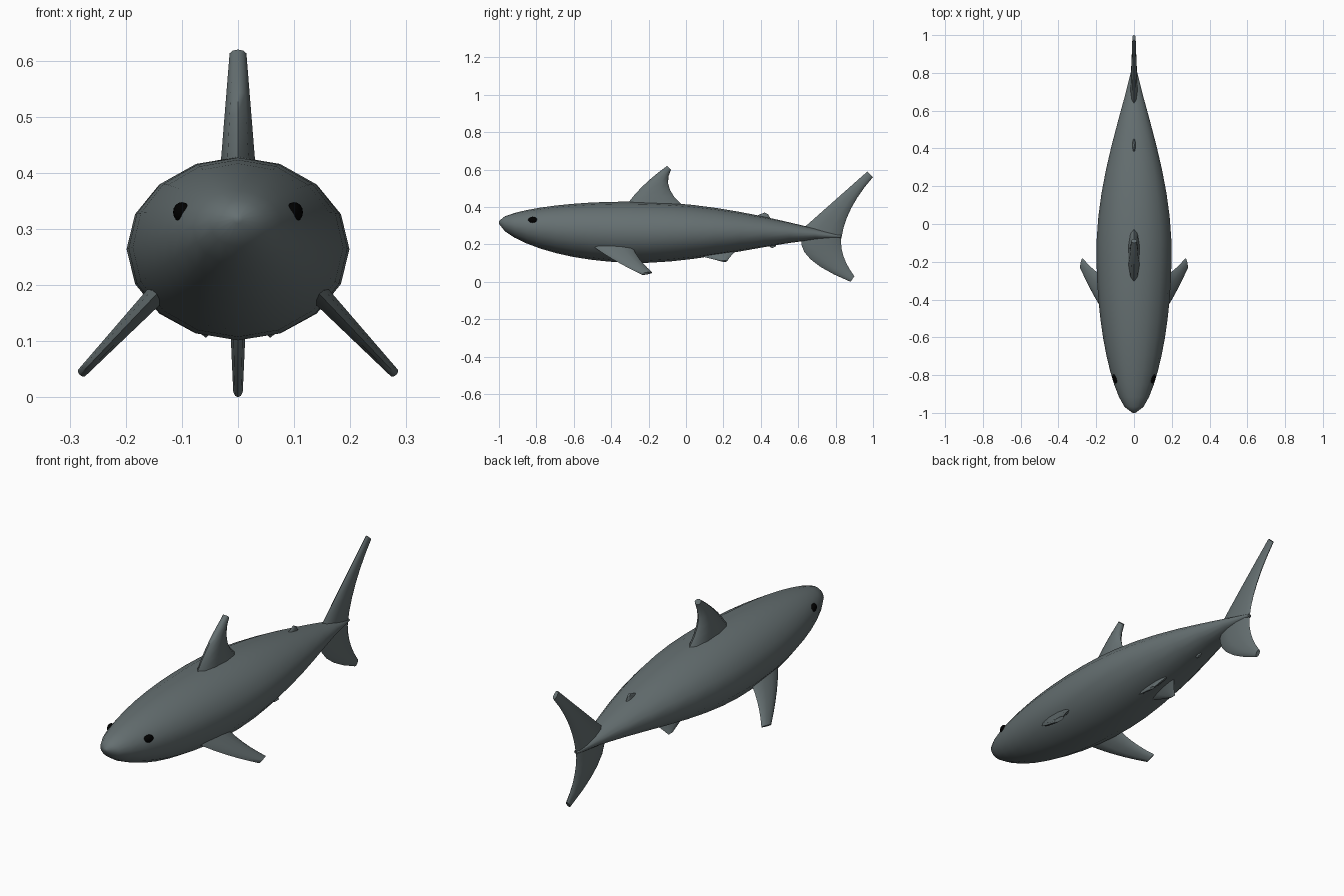
import bpy, bmesh, math
from mathutils import Vector

cube = bpy.data.objects.get("Cube")
if cube:
    bpy.data.objects.remove(cube, do_unlink=True)


def material(name, color):
    result = bpy.data.materials.new(name)
    result.diffuse_color = color
    result.use_nodes = True
    result.node_tree.nodes["Principled BSDF"].inputs["Base Color"].default_value = color
    return result


slate = material("slate grey skin", (.13, .16, .165, 1))
black = material("black eye", (0, 0, 0, 1))


def smooth(obj, color):
    """Give an object its colour and smooth shading."""
    obj.data.materials.append(color)
    bpy.ops.object.select_all(action="DESELECT")
    obj.select_set(True)
    bpy.context.view_layer.objects.active = obj
    bpy.ops.object.shade_smooth_by_angle(angle=math.radians(60))


def loft(name, rings):
    """Skin closed rings of equal size and cap both ends."""
    bm = bmesh.new()
    loops = [[bm.verts.new(point) for point in ring] for ring in rings]
    for lower, upper in zip(loops, loops[1:]):
        for i in range(len(lower)):
            bm.faces.new((lower[i - 1], lower[i], upper[i], upper[i - 1]))
    bm.faces.new(loops[0])
    bm.faces.new(loops[-1])
    bmesh.ops.recalc_face_normals(bm, faces=bm.faces)
    mesh = bpy.data.meshes.new(name)
    bm.to_mesh(mesh)
    bm.free()
    obj = bpy.data.objects.new(name, mesh)
    bpy.context.collection.objects.link(obj)
    smooth(obj, slate)


def mix(start, end, amount):
    return start + (end - start) * amount


def swell(along, skew, front, rear):
    """Rise from zero to one and back; the powers shape each end."""
    phase = along ** skew
    power = front if phase < .5 else rear
    return max(math.sin(math.pi * phase), 0) ** power


def body_ring(along, sides=16):
    """Cross-section at a fraction of the length from snout to tail."""
    width = mix(.008, .01, along) + .19 * swell(along, .9, .6, 1.1)
    top = mix(.325, .25, along) + .135 * swell(along, .9, .65, 1)
    bottom = mix(.31, .235, along) - .18 * swell(along, .7, .9, 1.4)
    middle, half = (top + bottom) / 2, (top - bottom) / 2
    angles = [math.tau * side / sides for side in range(sides)]
    return [(width * math.cos(angle), mix(-1, .83, along), middle + half * math.sin(angle))
            for angle in angles]


def fin(name, root, tip, thick, bow=.1, hollow=.1, lean=0, reach=0, side=1):
    """Root and tip are (front y, z, back y, z). Bow and hollow push the front
    and back edges forward; lean and reach spread the fin sideways with height."""
    normal = Vector((side, 0, lean)).normalized()
    steps = 6
    rings = []
    for step in range(steps + 1):
        rise = step / steps
        arc = 4 * rise * (1 - rise) * abs(tip[1] - root[1])
        front_y, front_z, back_y, back_z = [mix(a, b, rise) for a, b in zip(root, tip)]
        front = Vector((side * (reach - lean * front_z), front_y - bow * arc, front_z))
        back = Vector((side * (reach - lean * back_z), back_y - hollow * arc, back_z))
        # Rounded section: blunt at the front, thin at the back
        half = [math.pi * i / 5 for i in range(6)]
        outline = [((1 - math.cos(a)) / 2, math.sin(a)) for a in half]
        outline += [(u, -v) for u, v in reversed(outline[1:-1])]
        depth = thick * mix(1, .45, rise)
        rings.append([front.lerp(back, u) + normal * depth * v for u, v in outline])
    loft(name, rings)


# Body, with closer rings at the snout
RINGS = 18
loft("body", [body_ring((ring / RINGS) ** 1.4) for ring in range(RINGS + 1)])

# Fins on the centre plane
fin("dorsal_fin", root=(-.33, .39, .02, .38), tip=(-.1, .62, -.08, .6),
    thick=.035, hollow=.24)
fin("upper_tail_fin", root=(.62, .28, .83, .23), tip=(.97, .59, 1, .56),
    thick=.02, bow=0)
fin("lower_tail_fin", root=(.62, .24, .83, .25), tip=(.88, 0, .9, .03),
    thick=.02, bow=.35)
fin("rear_dorsal_fin", root=(.35, .34, .47, .32), tip=(.42, .37, .44, .36), thick=.012)
fin("anal_fin", root=(.42, .21, .5, .22), tip=(.46, .18, .48, .19), thick=.012)

# Paired fins and eyes
for name, side in (("left", 1), ("right", -1)):
    fin(name + "_pectoral_fin", root=(-.51, .2, -.29, .2), tip=(-.24, .04, -.18, .05),
        thick=.02, lean=.95, reach=.32, side=side)
    fin(name + "_pelvic_fin", root=(.07, .14, .27, .17), tip=(.19, .11, .22, .11),
        thick=.014, lean=.8, reach=.15, side=side)
    bpy.ops.mesh.primitive_uv_sphere_add(
        segments=14, ring_count=8, location=(side * .1, -.82, .33),
        rotation=(0, 0, side * math.radians(-20)))
    eye = bpy.context.object
    eye.name = name + "_eye"
    eye.scale = (.014, .026, .018)
    smooth(eye, black)
